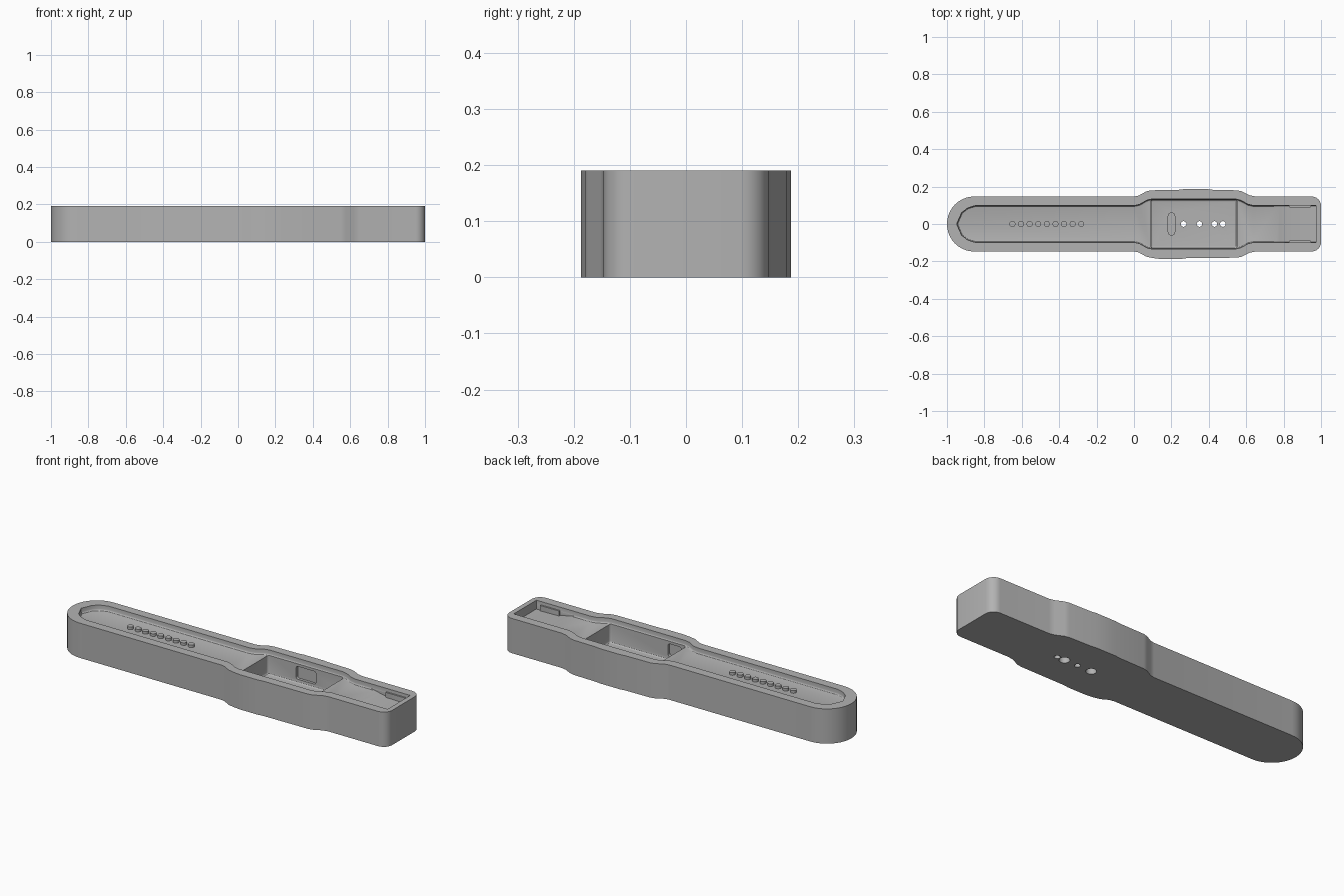
import bpy
import bmesh
import math
from mathutils import Matrix, Vector

cube = bpy.data.objects.get("Cube")
if cube:
    bpy.data.objects.remove(cube, do_unlink=True)

HEIGHT = 0.19
FLOOR = 0.16      # strap recess floor
POCKET = 0.06     # deep pocket floor

grey = bpy.data.materials.new("matte grey")
grey.use_nodes = True
color = (0.45, 0.45, 0.45, 1)
grey.diffuse_color = color
grey.node_tree.nodes["Principled BSDF"].inputs["Base Color"].default_value = color


def prism(name, points, low, high, plane="xy", round_base=0.0):
    """Extrude a closed profile; optionally round the edges of its base."""
    bm = bmesh.new()
    place = (lambda a, b, c: (a, b, c)) if plane == "xy" else (lambda a, b, c: (a, c, b))
    base = bm.faces.new([bm.verts.new(place(a, b, low)) for a, b in points])
    rim = list(base.edges)
    top = bmesh.ops.extrude_face_region(bm, geom=[base], use_keep_orig=True)
    move = Vector(place(0, 0, high - low))
    bmesh.ops.translate(bm, vec=move, verts=[g for g in top["geom"] if isinstance(g, bmesh.types.BMVert)])
    bmesh.ops.recalc_face_normals(bm, faces=bm.faces)
    if round_base:
        bmesh.ops.bevel(bm, geom=rim, offset=round_base, segments=3, profile=0.5, affect="EDGES")
    mesh = bpy.data.meshes.new(name)
    bm.to_mesh(mesh)
    bm.free()
    mesh.materials.append(grey)
    obj = bpy.data.objects.new(name, mesh)
    bpy.context.collection.objects.link(obj)
    return obj


def rounded(x0, x1, y0, y1, r, steps=5):
    """Rounded rectangle profile."""
    pts = []
    for i, (cx, cy) in enumerate([(x1 - r, y1 - r), (x0 + r, y1 - r), (x0 + r, y0 + r), (x1 - r, y0 + r)]):
        for k in range(steps + 1):
            a = math.pi / 2 * (i + k / steps)
            pts.append((cx + r * math.cos(a), cy + r * math.sin(a)))
    return pts


def circle(x, y, r, n=24):
    return [(x + r * math.cos(2 * math.pi * k / n), y + r * math.sin(2 * math.pi * k / n)) for k in range(n)]


def arc(cx, cy, rx, ry, start, end, steps):
    angles = [math.radians(start + (end - start) * k / steps) for k in range(steps + 1)]
    return [(cx + rx * math.cos(a), cy + ry * math.sin(a)) for a in angles]


def cut(target, cutter):
    cutter.hide_render = True
    mod = target.modifiers.new(cutter.name, "BOOLEAN")
    mod.operation = "DIFFERENCE"
    mod.solver = "EXACT"
    mod.object = cutter
    bpy.context.view_layer.objects.active = target
    bpy.ops.object.modifier_apply(modifier=mod.name)
    bpy.data.objects.remove(cutter, do_unlink=True)


# Outer body: round tip, wide middle, squared end
def side(bump_start, bump_end):
    swell = [(0, .147), (.025, .152), (.065, .174), (.09, .18)]
    bump = [(bump_start, .183), (bump_start + .03, .187), (bump_end - .03, .187), (bump_end, .183)]
    taper = [(.55, .18), (.575, .175), (.62, .153), (.65, .147)]
    return arc(-.855, 0, .145, .147, 180, 90, 10) + swell + bump + taper + arc(.95, .097, .05, .05, 90, 0, 6)


back = side(.24, .42)
front = [(x, -y) for x, y in side(.11, .28)]
body = prism("mould_body", back + front[:0:-1], 0, HEIGHT)

# Strap recess with a softened floor edge
inner = [(-.948, 0), (-.922, .06), (-.89, .085), (-.85, .098), (0, .098), (.03, .105),
         (.07, .128), (.1, .134), (.54, .134), (.57, .127), (.61, .105), (.64, .098), (.973, .098)]
outline = inner + [(x, -y) for x, y in inner[:0:-1]]
cut(body, prism("strap_recess", outline, FLOOR, HEIGHT + .05, round_base=.01))

# Ramp down to the buckle end
ramp = [(.74, .165), (.78, .156), (.83, .145), (.973, .142), (.973, .25), (.74, .25)]
cut(body, prism("buckle_ramp", ramp, -.097, .097, plane="xz"))

# Deep middle pocket
cut(body, prism("deep_pocket", rounded(.09, .55, -.13, .13, .012), POCKET, HEIGHT + .05, round_base=.01))

# Shallow windows in the pocket side walls
for x0, x1, y0, y1 in [(.26, .38, .12, .145), (.12, .2, -.145, -.12)]:
    cut(body, prism("wall_window", rounded(x0, x1, .078, .148, .012), y0, y1, plane="xz"))

# Slot in the pocket floor
cut(body, prism("floor_slot", rounded(.183, .218, -.06, .06, .017), POCKET - .02, POCKET + .03))

# Through holes, two of them widened underneath
for x, wide in [(.265, True), (.35, False), (.43, True), (.475, False)]:
    cut(body, prism("through_hole", circle(x, 0, .015), -.05, POCKET + .03))
    if wide:
        cut(body, prism("counterbore", circle(x, 0, .026), -.05, .03))

# Row of pegs that form the strap holes
for i in range(9):
    prism("strap_peg", circle(-.65 + i * .046, 0, .016), FLOOR - .005, FLOOR + .014)

# Slim ledges along the buckle end
for s in (-1, 1):
    y0, y1 = sorted((s * .089, s * .102))
    prism("buckle_ledge", rounded(.83, .945, y0, y1, .002, 2), .13, .172)

for obj in bpy.context.scene.objects:
    if obj.type == "MESH":
        bpy.ops.object.select_all(action="DESELECT")
        obj.select_set(True)
        bpy.context.view_layer.objects.active = obj
        bpy.ops.object.shade_smooth_by_angle(angle=math.radians(30))
